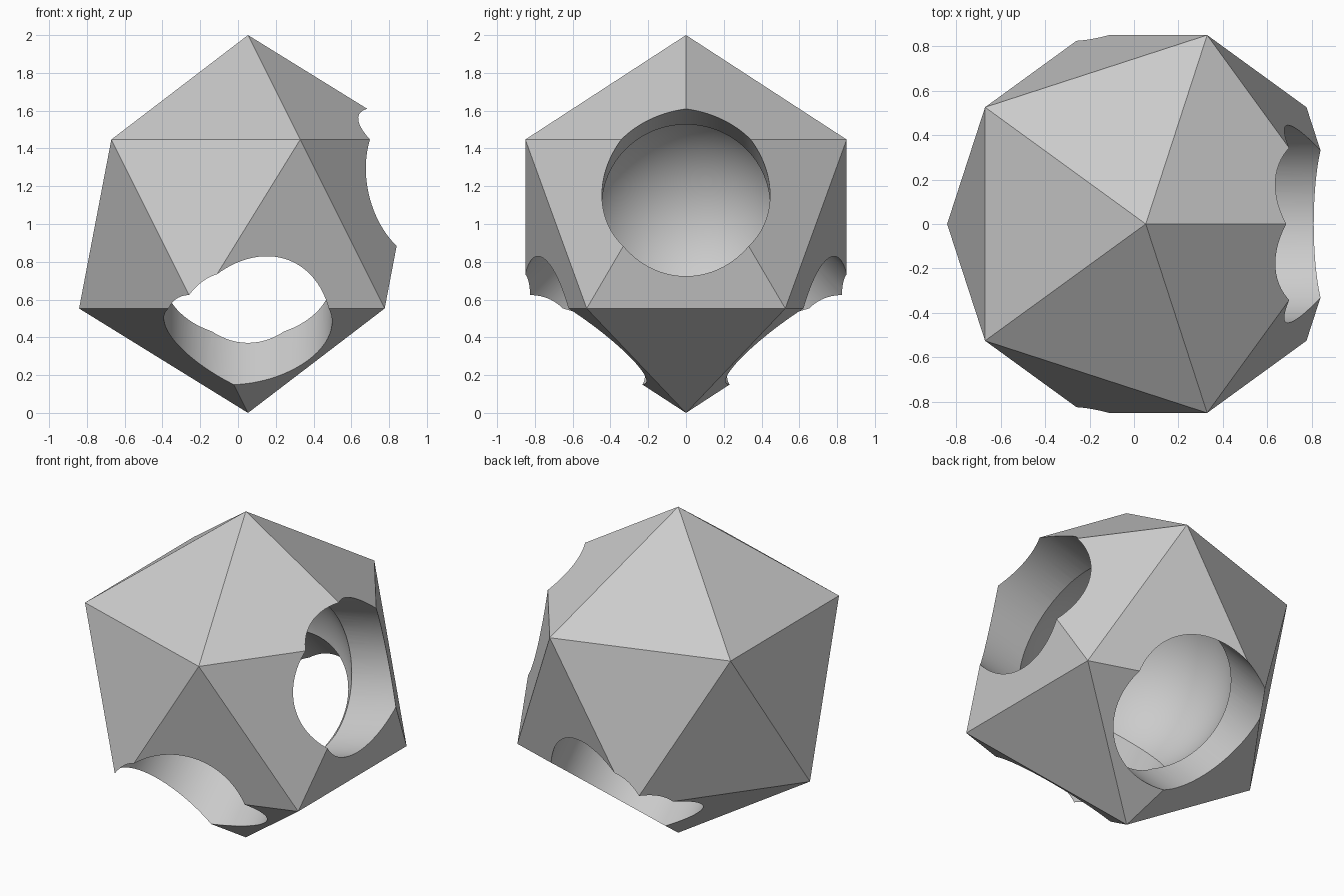
import bpy
import bmesh
import math
from mathutils import Vector

CENTRE = Vector((0.053, 0, 1))
HOLE_RADIUS = 0.445
CAVITY_RADIUS = 0.6

if "Cube" in bpy.data.objects:
    bpy.data.objects.remove(bpy.data.objects["Cube"], do_unlink=True)

# Single plain grey finish
grey = bpy.data.materials.new("plain grey")
grey.use_nodes = True
grey.diffuse_color = (0.6, 0.6, 0.6, 1)
grey.node_tree.nodes["Principled BSDF"].inputs["Base Color"].default_value = (0.6, 0.6, 0.6, 1)


def add_object(name, bm):
    mesh = bpy.data.meshes.new(name)
    bm.to_mesh(mesh)
    bm.free()
    mesh.materials.append(grey)
    obj = bpy.data.objects.new(name, mesh)
    obj.location = CENTRE
    bpy.context.collection.objects.link(obj)
    return obj


def ball(name, radius, subdivisions):
    bm = bmesh.new()
    bmesh.ops.create_icosphere(bm, subdivisions=subdivisions, radius=radius)
    return add_object(name, bm)


def drill(name, direction, length=1.4):
    """Cylinder running from the centre outwards along a direction."""
    bm = bmesh.new()
    bmesh.ops.create_cone(bm, cap_ends=True, segments=96, depth=length,
                          radius1=HOLE_RADIUS, radius2=HOLE_RADIUS)
    bmesh.ops.translate(bm, verts=bm.verts, vec=(0, 0, length / 2))
    obj = add_object(name, bm)
    obj.rotation_euler = Vector(direction).to_track_quat('Z', 'Y').to_euler()
    return obj


# Twenty-sided shell, its round cavity and three round openings
shell = ball("icosahedron_shell", 1, 1)
tilt = math.radians(13.5)
cutters = [
    ball("cavity_cutter", CAVITY_RADIUS, 5),
    drill("left_hole_cutter", (math.cos(tilt), 0, math.sin(tilt))),
    drill("front_hole_cutter", (0, -1, -1)),
    drill("back_hole_cutter", (0, 1, -1)),
]

bpy.ops.object.select_all(action='DESELECT')
bpy.context.view_layer.objects.active = shell
shell.select_set(True)
for cutter in cutters:
    cutter.hide_render = True
    mod = shell.modifiers.new(cutter.name, 'BOOLEAN')
    mod.operation = 'DIFFERENCE'
    mod.solver = 'EXACT'
    mod.object = cutter
    bpy.ops.object.modifier_apply(modifier=mod.name)
for cutter in cutters:
    bpy.data.objects.remove(cutter, do_unlink=True)

# Flat outer faces, smooth cavity and hole walls
bpy.ops.object.shade_smooth_by_angle(angle=math.radians(25))
